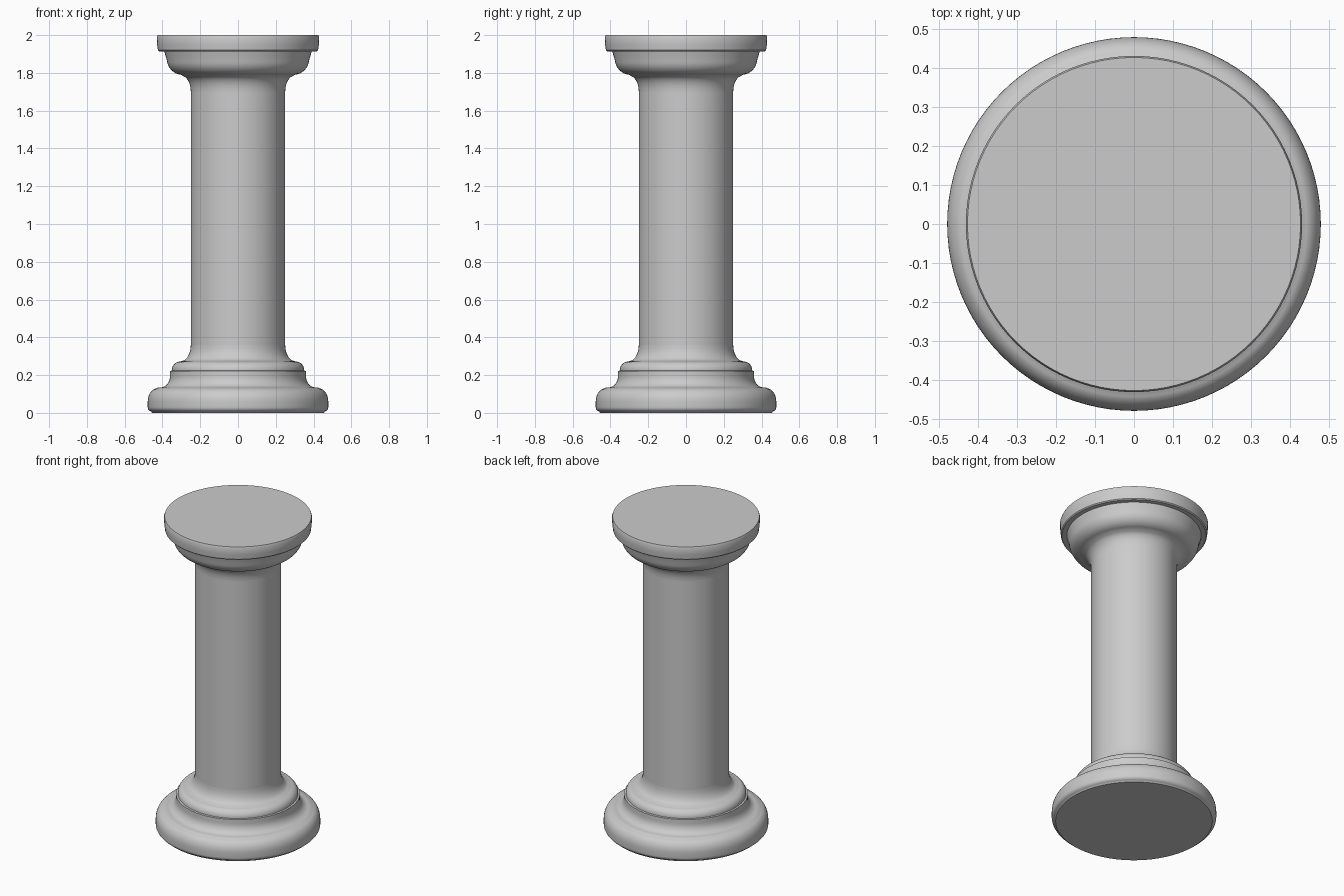
import bpy, bmesh, math

if "Cube" in bpy.data.objects:
    bpy.data.objects.remove(bpy.data.objects["Cube"])

SIDES = 96


def arc(cx, cz, rx, rz, a0, a1, n=8):
    """Points of an elliptical arc in the (radius, height) plane, degrees."""
    pts = []
    for i in range(n + 1):
        a = math.radians(a0 + (a1 - a0) * i / n)
        pts.append((cx + rx * math.cos(a), cz + rz * math.sin(a)))
    return pts


def lathe(name, profile, cap_bottom=False, cap_top=False):
    """Revolve a bottom-to-top profile around z."""
    bm = bmesh.new()
    rings = []
    for r, z in profile:
        rings.append([bm.verts.new((r * math.cos(2 * math.pi * i / SIDES),
                                    r * math.sin(2 * math.pi * i / SIDES), z))
                      for i in range(SIDES)])
    for lo, hi in zip(rings, rings[1:]):
        for i in range(SIDES):
            j = (i + 1) % SIDES
            bm.faces.new((lo[i], lo[j], hi[j], hi[i]))
    if cap_bottom:
        bm.faces.new(rings[0][::-1])
    if cap_top:
        bm.faces.new(rings[-1])
    mesh = bpy.data.meshes.new(name)
    bm.to_mesh(mesh)
    bm.free()
    obj = bpy.data.objects.new(name, mesh)
    bpy.context.collection.objects.link(obj)
    bpy.ops.object.select_all(action='DESELECT')
    obj.select_set(True)
    bpy.context.view_layer.objects.active = obj
    bpy.ops.object.shade_smooth_by_angle(angle=math.radians(35))
    return obj


# Base: round plinth, hollow step, small torus, flare into the shaft
base = [(0.455, 0.0)]
base += arc(0.45, 0.03, 0.028, 0.025, -70, 0, 5)
base += arc(0.428, 0.06, 0.05, 0.07, 0, 85)
base += [(0.428, 0.133), (0.41, 0.135)]
base += arc(0.41, 0.195, 0.05, 0.06, 260, 180)
base += [(0.36, 0.222), (0.35, 0.224)]
base += arc(0.305, 0.228, 0.045, 0.044, 5, 90)
base += arc(0.30, 0.36, 0.05, 0.085, 270, 180)
lathe("column_base", base, cap_bottom=True)

# Plain cylindrical shaft
lathe("column_shaft", [(0.25, 0.36), (0.25, 1.70)])

# Capital: flared neck, bowl moulding, round slab on top
capital = arc(0.30, 1.70, 0.05, 0.085, 180, 100)
capital += arc(0.295, 1.875, 0.082, 0.085, -85, -5)
capital += [(0.385, 1.895), (0.39, 1.914), (0.418, 1.914), (0.424, 1.92),
            (0.428, 1.95), (0.43, 1.99), (0.426, 2.0)]
lathe("column_capital", capital, cap_top=True)
